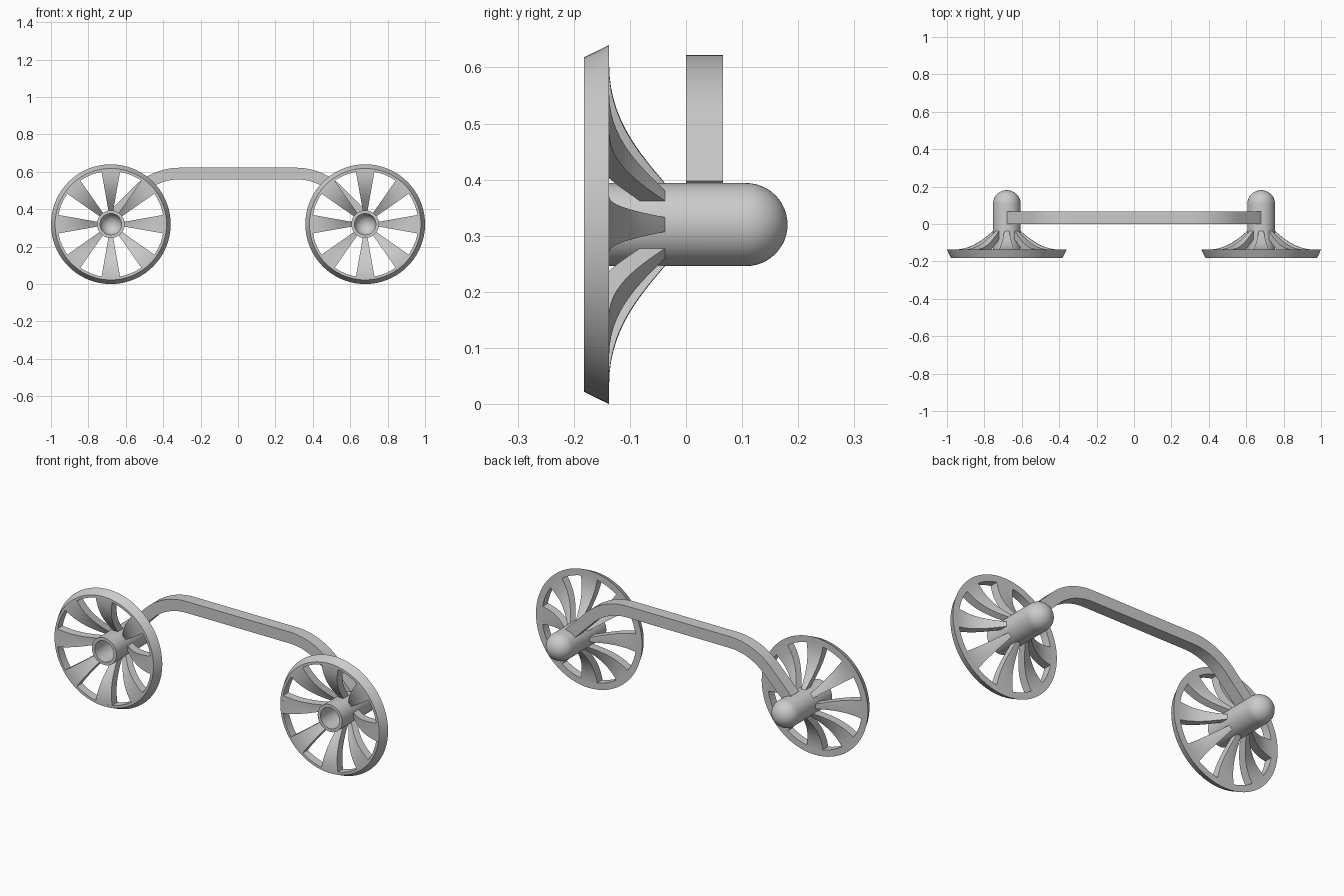
import bpy, bmesh
from math import sin, cos, pi, radians
from mathutils import Vector
from mathutils.geometry import interpolate_bezier

cube = bpy.data.objects.get("Cube")
if cube:
    bpy.data.objects.remove(cube, do_unlink=True)

WHEEL_X, AXLE_Z = 0.68, 0.32
HUB_R, BORE_R = 0.074, 0.057
RIM_FRONT, RIM_BACK = -0.182, -0.137

grey = bpy.data.materials.new("satin_grey")
grey.use_nodes = True
grey.diffuse_color = (0.6, 0.6, 0.6, 1)
grey.node_tree.nodes["Principled BSDF"].inputs["Base Color"].default_value = (0.6, 0.6, 0.6, 1)


def finish(name, bm, location):
    """Turn a bmesh into a shaded, coloured object."""
    bmesh.ops.remove_doubles(bm, verts=bm.verts, dist=1e-5)
    bmesh.ops.recalc_face_normals(bm, faces=bm.faces)
    mesh = bpy.data.meshes.new(name)
    bm.to_mesh(mesh)
    bm.free()
    mesh.materials.append(grey)
    obj = bpy.data.objects.new(name, mesh)
    obj.location = location
    bpy.context.collection.objects.link(obj)
    bpy.ops.object.select_all(action='DESELECT')
    obj.select_set(True)
    bpy.context.view_layer.objects.active = obj
    bpy.ops.object.shade_smooth_by_angle(angle=radians(30))
    return obj


def sweep(bm, profile, start, end, steps, closed=True, caps=False):
    """Revolve an (r, y) profile about the y axis."""
    rings = []
    for i in range(steps + 1):
        a = start + (end - start) * i / steps
        rings.append([bm.verts.new((r * cos(a), y, r * sin(a))) for r, y in profile])
    n = len(profile)
    for a, b in zip(rings, rings[1:]):
        for j in range(n if closed else n - 1):
            k = (j + 1) % n
            bm.faces.new((a[j], a[k], b[k], b[j]))
    if caps:
        bm.faces.new(rings[0])
        bm.faces.new(rings[-1])


def dome(radius, centre_y, steps=12):
    """Quarter circle from the axis out to the cylinder wall."""
    return [(radius * sin(pi / 2 * i / steps), centre_y + radius * cos(pi / 2 * i / steps))
            for i in range(steps + 1)]


# Profiles shared by both wheels
rim_profile = [(0.32, RIM_BACK), (0.298, RIM_FRONT), (0.284, RIM_FRONT), (0.284, RIM_BACK)]
hub_profile = (dome(HUB_R, 0.107) + [(HUB_R, -0.18), (BORE_R, -0.18)]
               + dome(BORE_R, 0.107)[::-1])
curve = interpolate_bezier(Vector((0.071, -0.035)), Vector((0.13, -0.085)),
                           Vector((0.19, RIM_BACK)), Vector((0.286, RIM_BACK)), 14)
back_edge = [(p.x, p.y) for p in curve]
depth = RIM_BACK - RIM_FRONT
spoke_profile = back_edge + [(r, y - depth) for r, y in reversed(back_edge)]

for side, sx in (("left", 1), ("right", -1)):
    place = (sx * WHEEL_X, 0, AXLE_Z)

    # Bevelled rim
    bm = bmesh.new()
    sweep(bm, rim_profile, 0, 2 * pi, 72)
    finish(side + "_rim", bm, place)

    # Hollow hub with rounded back
    bm = bmesh.new()
    sweep(bm, hub_profile, 0, 2 * pi, 48, closed=False)
    finish(side + "_hub", bm, place)

    # Eight flared spokes
    bm = bmesh.new()
    half = radians(10)
    for i in range(8):
        mid = i * pi / 4
        sweep(bm, spoke_profile, mid - half, mid + half, 5, caps=True)
    finish(side + "_spokes", bm, place)

# Arched connecting bar: flat top, rounded bends, diagonal ends
BAR_Z, HALF_T, BEND_X, BEND_R = 0.591, 0.031, 0.31, 0.32
half_path = []
for i in range(13):
    a = pi / 4 * i / 12
    half_path.append((Vector((BEND_X + BEND_R * sin(a), BAR_Z - BEND_R * (1 - cos(a)))),
                      Vector((sin(a), cos(a)))))
tip, normal = half_path[-1]
run = WHEEL_X - (tip + normal * HALF_T).x
half_path.append((tip + Vector((run, -run)), normal))
flip = Vector((-1, 1))
path = [(p * flip, n * flip) for p, n in reversed(half_path)] + half_path

bm = bmesh.new()
sections = []
for p, n in path:
    hi, lo = p + n * HALF_T, p - n * HALF_T
    sections.append([bm.verts.new((q.x, y, q.y))
                     for q, y in ((hi, 0), (hi, 0.066), (lo, 0.066), (lo, 0))])
for a, b in zip(sections, sections[1:]):
    for j in range(4):
        k = (j + 1) % 4
        bm.faces.new((a[j], a[k], b[k], b[j]))
bm.faces.new(sections[0])
bm.faces.new(sections[-1])
finish("connecting_bar", bm, (0, 0, 0))
